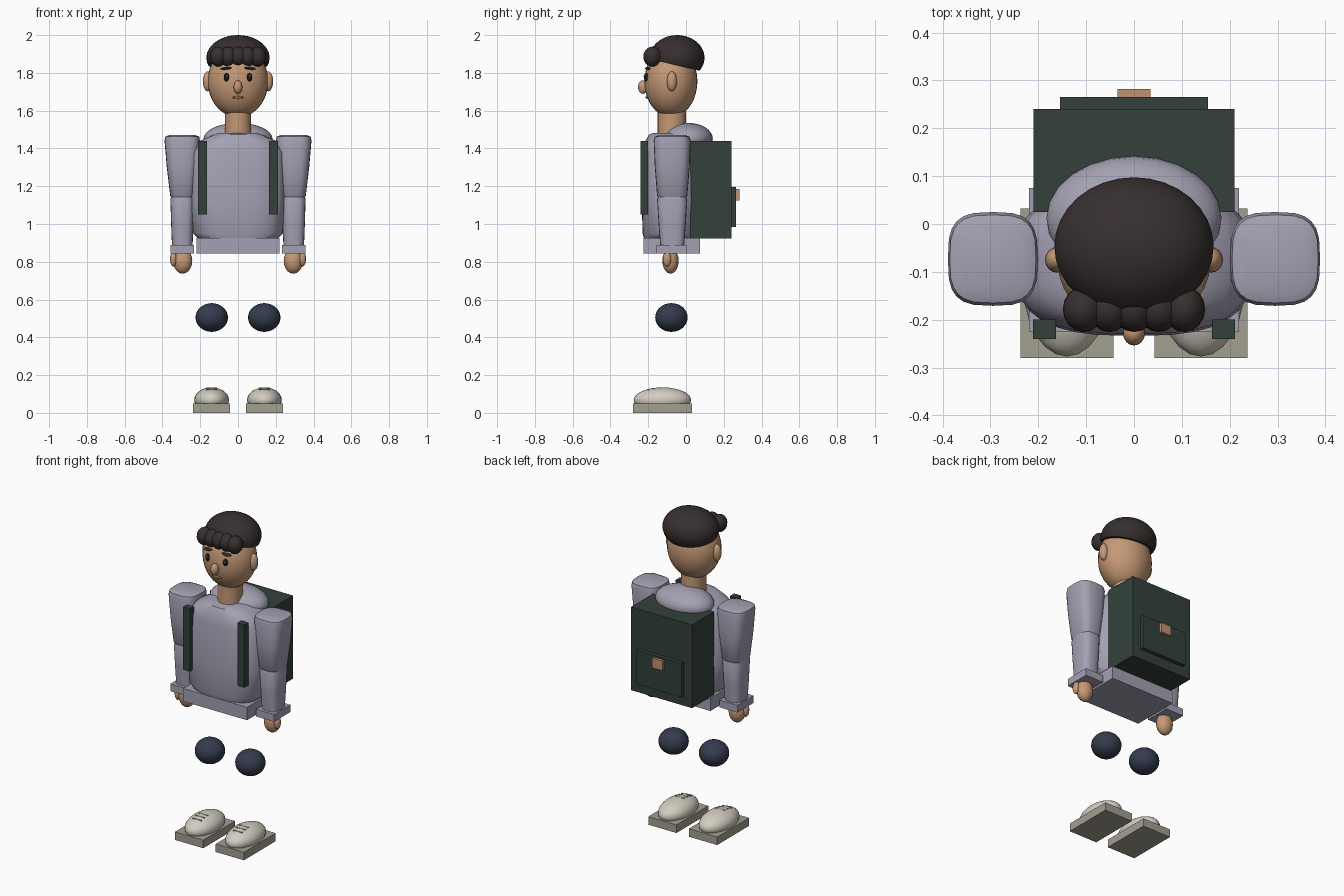
import bpy, bmesh, math
from mathutils import Vector, Matrix

cube = bpy.data.objects.get("Cube")
if cube:
    bpy.data.objects.remove(cube, do_unlink=True)


def material(name, rgb):
    m = bpy.data.materials.new(name)
    m.use_nodes = True
    m.diffuse_color = (*rgb, 1)
    bsdf = next(n for n in m.node_tree.nodes if n.type == 'BSDF_PRINCIPLED')
    bsdf.inputs["Base Color"].default_value = (*rgb, 1)
    bsdf.inputs["Roughness"].default_value = 0.8
    return m


SKIN = material("skin", (0.56, 0.32, 0.18))
LIP = material("lip", (0.33, 0.16, 0.10))
HAIR = material("dark hair", (0.038, 0.028, 0.028))
BLACK = material("eye black", (0.01, 0.01, 0.012))
CLOTH = material("lavender grey cloth", (0.37, 0.355, 0.45))
GREEN = material("dark green canvas", (0.033, 0.053, 0.043))
TAN = material("tan leather", (0.53, 0.29, 0.16))
NAVY = material("navy cloth", (0.034, 0.044, 0.075))
CREAM = material("cream shoe", (0.65, 0.61, 0.53))
SOLE = material("grey sole", (0.36, 0.345, 0.28))


def finish(name, bm, mat, smooth=True):
    bmesh.ops.recalc_face_normals(bm, faces=bm.faces)
    mesh = bpy.data.meshes.new(name)
    bm.to_mesh(mesh)
    bm.free()
    mesh.materials.append(mat)
    ob = bpy.data.objects.new(name, mesh)
    bpy.context.collection.objects.link(ob)
    if smooth:
        bpy.ops.object.select_all(action='DESELECT')
        ob.select_set(True)
        bpy.context.view_layer.objects.active = ob
        bpy.ops.object.shade_smooth_by_angle(angle=math.radians(40))
    return ob


def ball(name, center, radii, mat, segs=24, cut=None, tilt=0):
    """Ellipsoid; cut = (point, normal) removes what lies behind the plane."""
    bm = bmesh.new()
    bmesh.ops.create_uvsphere(bm, u_segments=segs, v_segments=segs * 2 // 3, radius=1)
    m = (Matrix.Translation(center) @ Matrix.Rotation(tilt, 4, 'Y')
         @ Matrix.Diagonal((*radii, 1)))
    bm.transform(m)
    if cut:
        r = bmesh.ops.bisect_plane(bm, geom=bm.verts[:] + bm.edges[:] + bm.faces[:],
                                   plane_co=cut[0], plane_no=cut[1], clear_inner=True)
        edges = [e for e in r["geom_cut"] if isinstance(e, bmesh.types.BMEdge)]
        bmesh.ops.contextual_create(bm, geom=edges)
    return finish(name, bm, mat)


def box(name, lo, hi, mat):
    lo, hi = Vector(lo), Vector(hi)
    bm = bmesh.new()
    bmesh.ops.create_cube(bm, size=1)
    bm.transform(Matrix.Translation((lo + hi) / 2) @ Matrix.Diagonal((*(hi - lo), 1)))
    return finish(name, bm, mat, smooth=False)


def loft(name, x, y, rows, mat, power, segs=24):
    """Rounded-square sections (z, half width, half depth) joined into a skin."""
    bm = bmesh.new()
    rings = []
    for z, hx, hy in rows:
        ring = []
        for i in range(segs):
            a = math.tau * i / segs
            c, s = math.cos(a), math.sin(a)
            ring.append(bm.verts.new((
                x + hx * math.copysign(abs(c) ** (2 / power), c),
                y + hy * math.copysign(abs(s) ** (2 / power), s), z)))
        rings.append(ring)
    for a, b in zip(rings, rings[1:]):
        for i in range(segs):
            j = (i + 1) % segs
            bm.faces.new((a[i], a[j], b[j], b[i]))
    bm.faces.new(rings[0])
    bm.faces.new(rings[-1])
    return finish(name, bm, mat)


# Head and neck
ball("head", (0, -0.08, 1.755), (0.16, 0.14, 0.19), SKIN, 32)
loft("neck", 0, -0.075, [(1.42, 0.07, 0.075), (1.62, 0.07, 0.075)], SKIN, 2)
ball("nose", (0, -0.228, 1.725), (0.023, 0.026, 0.036), SKIN, 16)
ball("mouth", (0, -0.205, 1.67), (0.03, 0.01, 0.007), LIP, 16)

# Hair cap, sloping down to the back, with a curled fringe
ball("hair_cap", (0, -0.047, 1.88), (0.167, 0.145, 0.12), HAIR, 32,
     cut=((0, -0.047, 1.84), (0, 0.24, 1)))
for i, x in enumerate((-0.105, -0.052, 0, 0.052, 0.105)):
    ball(f"fringe_curl_{i + 1}", (x, -0.178, 1.886), (0.044, 0.048, 0.053), HAIR, 16)

# Sweatshirt body, hem and hood
loft("torso", 0, -0.08, [(0.89, 0.08, 0.08), (0.915, 0.2, 0.14), (0.95, 0.238, 0.15),
                         (1.12, 0.25, 0.154), (1.38, 0.245, 0.15), (1.44, 0.2, 0.135),
                         (1.475, 0.125, 0.115), (1.482, 0.1, 0.09)], CLOTH, 2.8, 32)
box("hem", (-0.22, -0.225, 0.845), (0.22, 0.075, 0.925), CLOTH)
ball("hood", (0, 0.012, 1.45), (0.183, 0.13, 0.085), CLOTH)

# Backpack
box("backpack", (-0.21, 0.025, 0.923), (0.21, 0.24, 1.44), GREEN)
box("backpack_pocket", (-0.155, 0.235, 0.985), (0.155, 0.265, 1.195), GREEN)
box("pocket_buckle", (-0.035, 0.26, 1.125), (0.035, 0.282, 1.185), TAN)

for s, side in ((-1, "right"), (1, "left")):
    # Face details
    ball(f"{side}_ear", (s * 0.16, -0.075, 1.755), (0.026, 0.027, 0.053), SKIN, 16)
    ball(f"{side}_eye", (s * 0.061, -0.21, 1.777), (0.014, 0.013, 0.022), BLACK, 16)
    ball(f"{side}_eye_glint", (s * 0.061 + 0.003, -0.221, 1.783),
         (0.004, 0.004, 0.005), CREAM, 8)
    ball(f"{side}_eyebrow", (s * 0.062, -0.2, 1.824), (0.031, 0.017, 0.007), HAIR, 16,
         tilt=s * 0.1)

    # Sleeves
    loft(f"{side}_upper_sleeve", s * 0.295, -0.073,
         [(1.13, 0.052, 0.065), (1.15, 0.064, 0.08), (1.3, 0.082, 0.092),
          (1.44, 0.094, 0.098), (1.462, 0.09, 0.092), (1.47, 0.07, 0.072)], CLOTH, 3.2)
    loft(f"{side}_lower_sleeve", s * 0.295, -0.073,
         [(0.87, 0.054, 0.062), (1.0, 0.059, 0.072), (1.13, 0.063, 0.08),
          (1.16, 0.055, 0.068)], CLOTH, 3)
    cx = s * 0.295
    box(f"{side}_cuff", (cx - 0.062, -0.155, 0.845), (cx + 0.062, 0.005, 0.89), CLOTH)

    # Hands
    ball(f"{side}_hand", (s * 0.293, -0.082, 0.805), (0.051, 0.043, 0.068), SKIN, 16)
    ball(f"{side}_thumb", (s * 0.342, -0.1, 0.815), (0.018, 0.022, 0.04), SKIN, 16)

    # Strap
    cx = s * 0.187
    box(f"{side}_strap", (cx - 0.024, -0.24, 1.05), (cx + 0.024, -0.2, 1.44), GREEN)

    # Knee and shoe
    ball(f"{side}_knee", (s * 0.139, -0.077, 0.505), (0.086, 0.086, 0.076), NAVY)
    cx = s * 0.14
    box(f"{side}_sole", (cx - 0.097, -0.28, 0), (cx + 0.097, 0.032, 0.05), SOLE)
    ball(f"{side}_shoe", (cx, -0.125, 0.068), (0.092, 0.152, 0.067), CREAM)
    for i, y in enumerate((-0.2, -0.17, -0.14)):
        top = 0.068 + 0.067 * math.sqrt(1 - ((y + 0.125) / 0.152) ** 2)
        box(f"{side}_lace_{i + 1}", (cx - 0.03, y - 0.005, top - 0.008),
            (cx + 0.03, y + 0.005, top), SOLE)
